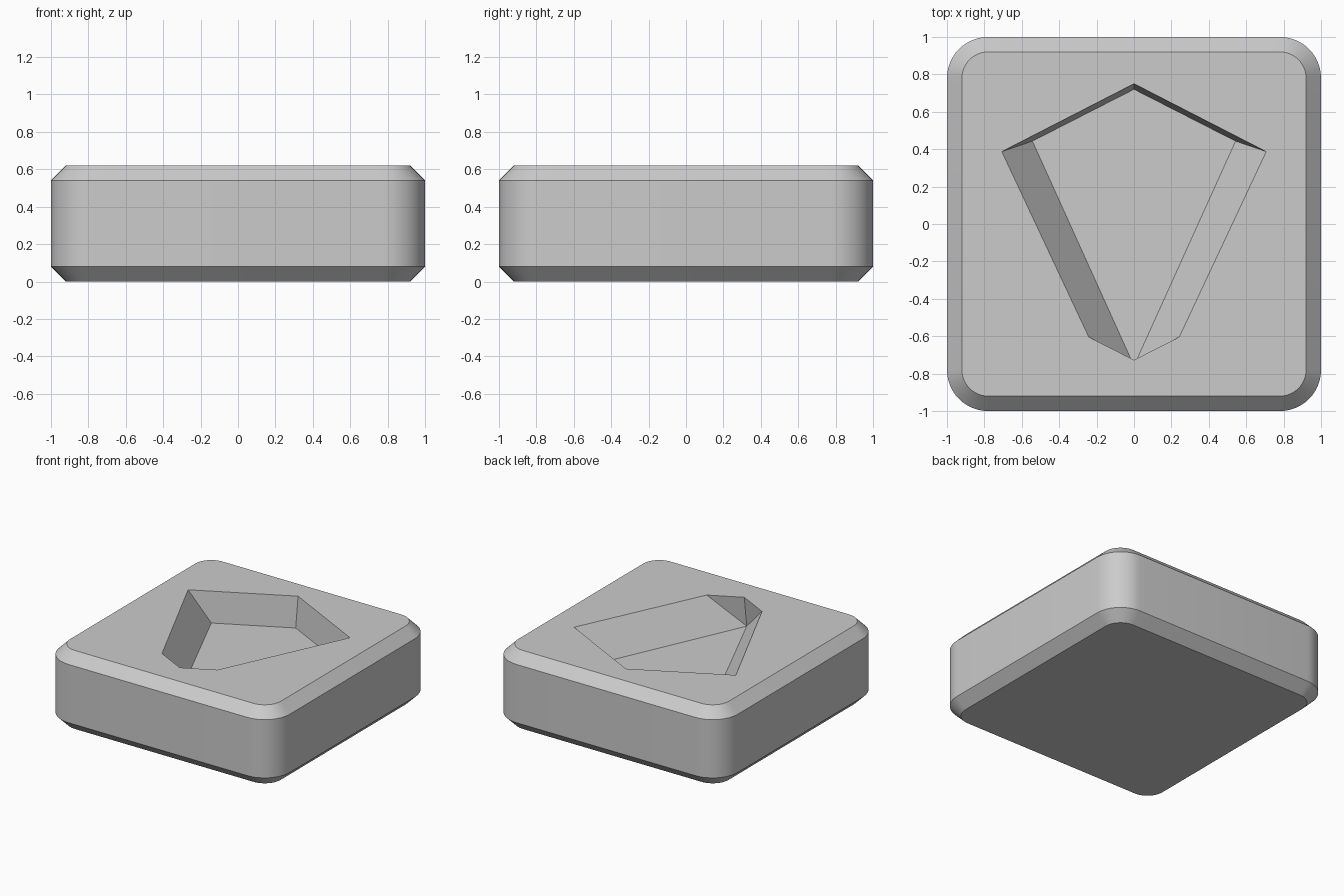
import bpy
import bmesh
from math import cos, sin, pi, radians

cube = bpy.data.objects.get("Cube")
if cube:
    bpy.data.objects.remove(cube, do_unlink=True)

CORNER = 0.78     # centre of each corner arc
RADIUS = 0.22
CHAMFER = 0.08
HEIGHT = 0.62
FLOOR = HEIGHT - 0.24
STEPS = 12

grey = bpy.data.materials.new("plain grey")
grey.use_nodes = True
colour = (0.6, 0.6, 0.6, 1)
grey.diffuse_color = colour
grey.node_tree.nodes["Principled BSDF"].inputs["Base Color"].default_value = colour

bm = bmesh.new()


def rounded_ring(radius, z):
    """Square ring of vertices with rounded corners."""
    ring = []
    for quarter, (sx, sy) in enumerate([(1, 1), (-1, 1), (-1, -1), (1, -1)]):
        for i in range(STEPS + 1):
            a = (quarter + i / STEPS) * pi / 2
            ring.append(bm.verts.new((sx * CORNER + radius * cos(a),
                                      sy * CORNER + radius * sin(a), z)))
    return ring


def loop_edges(ring):
    return [bm.edges.get((a, b)) or bm.edges.new((a, b))
            for a, b in zip(ring, ring[1:] + ring[:1])]


# Chamfered outer shell
profile = [(RADIUS - CHAMFER, 0), (RADIUS, CHAMFER),
           (RADIUS, HEIGHT - CHAMFER), (RADIUS - CHAMFER, HEIGHT)]
rings = [rounded_ring(r, z) for r, z in profile]
for low, high in zip(rings, rings[1:]):
    for i in range(len(low)):
        j = (i + 1) % len(low)
        bm.faces.new((low[i], low[j], high[j], high[i]))
bm.faces.new(rings[0][::-1])

# Recess: six-sided rim above a kite-shaped floor
rim = [bm.verts.new((x, y, HEIGHT)) for x, y in
       [(0, 0.75), (0.707, 0.387), (0.242, -0.604),
        (0, -0.727), (-0.242, -0.604), (-0.707, 0.387)]]
kite = [bm.verts.new((x, y, FLOOR)) for x, y in
        [(0, 0.72), (0.543, 0.443), (0, -0.758), (-0.543, 0.443)]]
back, left, front, right = kite
bm.faces.new(kite)
bm.faces.new((rim[0], rim[1], left, back))
bm.faces.new((rim[1], rim[2], front, left))
bm.faces.new((rim[2], rim[3], front))
bm.faces.new((rim[3], rim[4], front))
bm.faces.new((rim[4], rim[5], right, front))
bm.faces.new((rim[5], rim[0], back, right))

# Top surface around the recess
bmesh.ops.triangle_fill(bm, use_beauty=True,
                        edges=loop_edges(rings[-1]) + loop_edges(rim))
bmesh.ops.recalc_face_normals(bm, faces=bm.faces[:])

mesh = bpy.data.meshes.new("recessed_block")
bm.to_mesh(mesh)
bm.free()
mesh.materials.append(grey)
block = bpy.data.objects.new("recessed_block", mesh)
bpy.context.collection.objects.link(block)

# Smooth corners, crisp chamfers
bpy.ops.object.select_all(action="DESELECT")
block.select_set(True)
bpy.context.view_layer.objects.active = block
bpy.ops.object.shade_smooth_by_angle(angle=radians(25))
